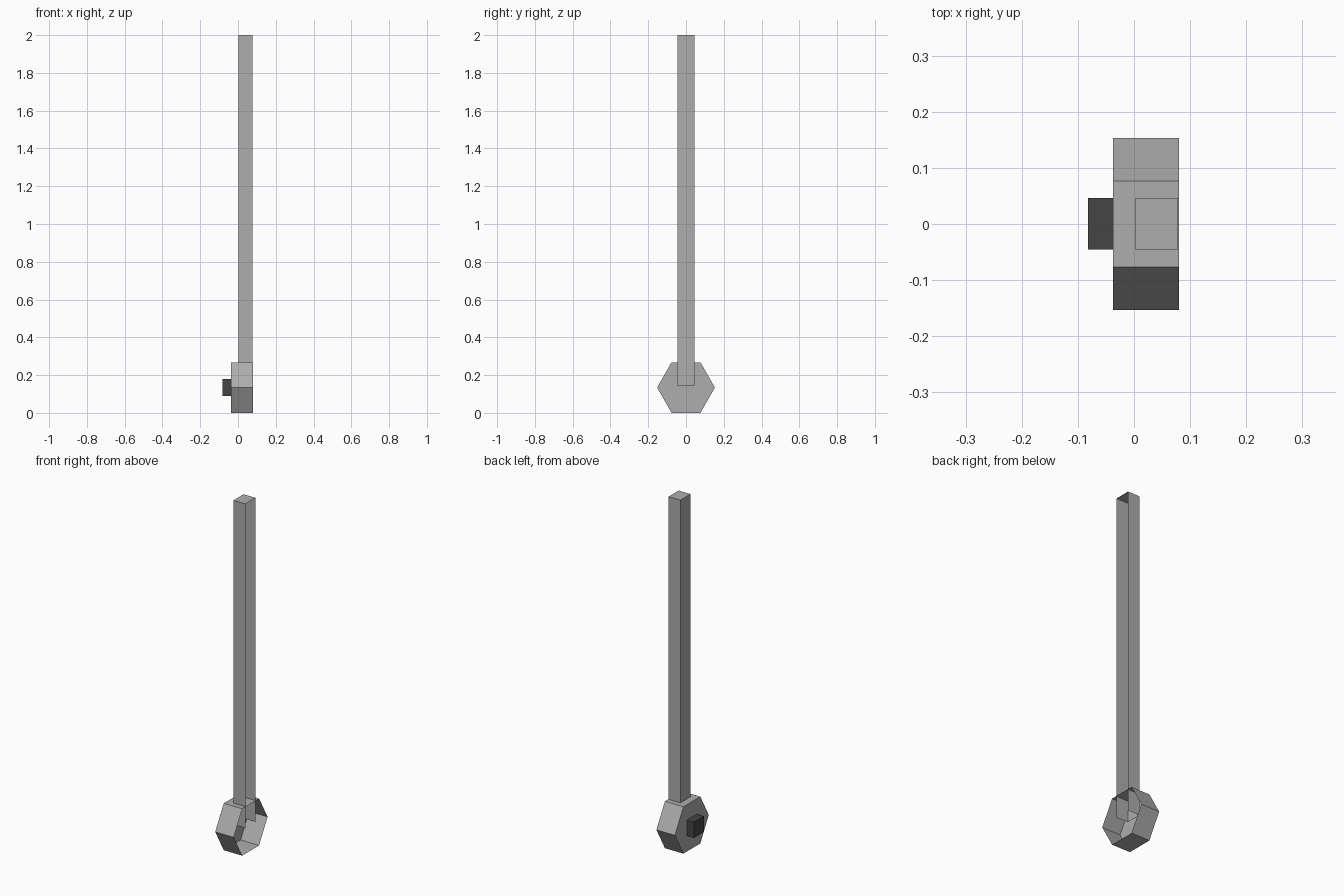
import bpy, bmesh, math
from mathutils import Matrix, Vector

if "Cube" in bpy.data.objects:
    bpy.data.objects.remove(bpy.data.objects["Cube"])


def make_material(name, value):
    m = bpy.data.materials.new(name)
    m.diffuse_color = (value, value, value, 1)
    m.use_nodes = True
    m.node_tree.nodes["Principled BSDF"].inputs["Base Color"].default_value = m.diffuse_color
    return m


grey = make_material("mid grey metal", 0.42)
dark = make_material("dark grey", 0.06)


def finish(name, bm, material, open_dirs):
    """Remove the faces pointing in open_dirs and make an object."""
    bm.normal_update()
    gone = [f for f in bm.faces
            if any(f.normal.dot(Vector(d)) > 0.99 for d in open_dirs)]
    bmesh.ops.delete(bm, geom=gone, context='FACES')
    me = bpy.data.meshes.new(name)
    bm.to_mesh(me)
    bm.free()
    me.materials.append(material)
    ob = bpy.data.objects.new(name, me)
    bpy.context.collection.objects.link(ob)
    return ob


def box(name, lo, hi, material, open_dirs=()):
    lo, hi = Vector(lo), Vector(hi)
    bm = bmesh.new()
    bmesh.ops.create_cube(bm, size=1, matrix=Matrix.Translation((lo + hi) / 2)
                          @ Matrix.Diagonal((*(hi - lo), 1)))
    return finish(name, bm, material, open_dirs)


# Hexagonal housing, open on the +x side
x0, x1, radius, height = -0.037, 0.080, 0.153, 0.268
bm = bmesh.new()
ring = [bm.verts.new((x0, radius * math.cos(i * math.pi / 3),
                      height / 2 * (1 + math.sin(i * math.pi / 3) / math.sin(math.pi / 3))))
        for i in range(6)]
base = bm.faces.new(ring)
side = bmesh.ops.extrude_face_region(bm, geom=[base], use_keep_orig=True)
bmesh.ops.translate(bm, vec=(x1 - x0, 0, 0),
                    verts=[v for v in side["geom"] if isinstance(v, bmesh.types.BMVert)])
bmesh.ops.recalc_face_normals(bm, faces=bm.faces)
finish("hex_housing", bm, grey, [(1, 0, 0)])

# Tall channel post, open along +x and at its lower end inside the housing
box("post", (0.003, -0.045, 0.146), (0.078, 0.046, 2.0), grey,
    [(1, 0, 0), (0, 0, -1)])

# Small dark block on the -x side; its hidden face against the housing is open
box("side_block", (-0.082, -0.045, 0.09), (x0, 0.046, 0.18), dark, [(1, 0, 0)])
